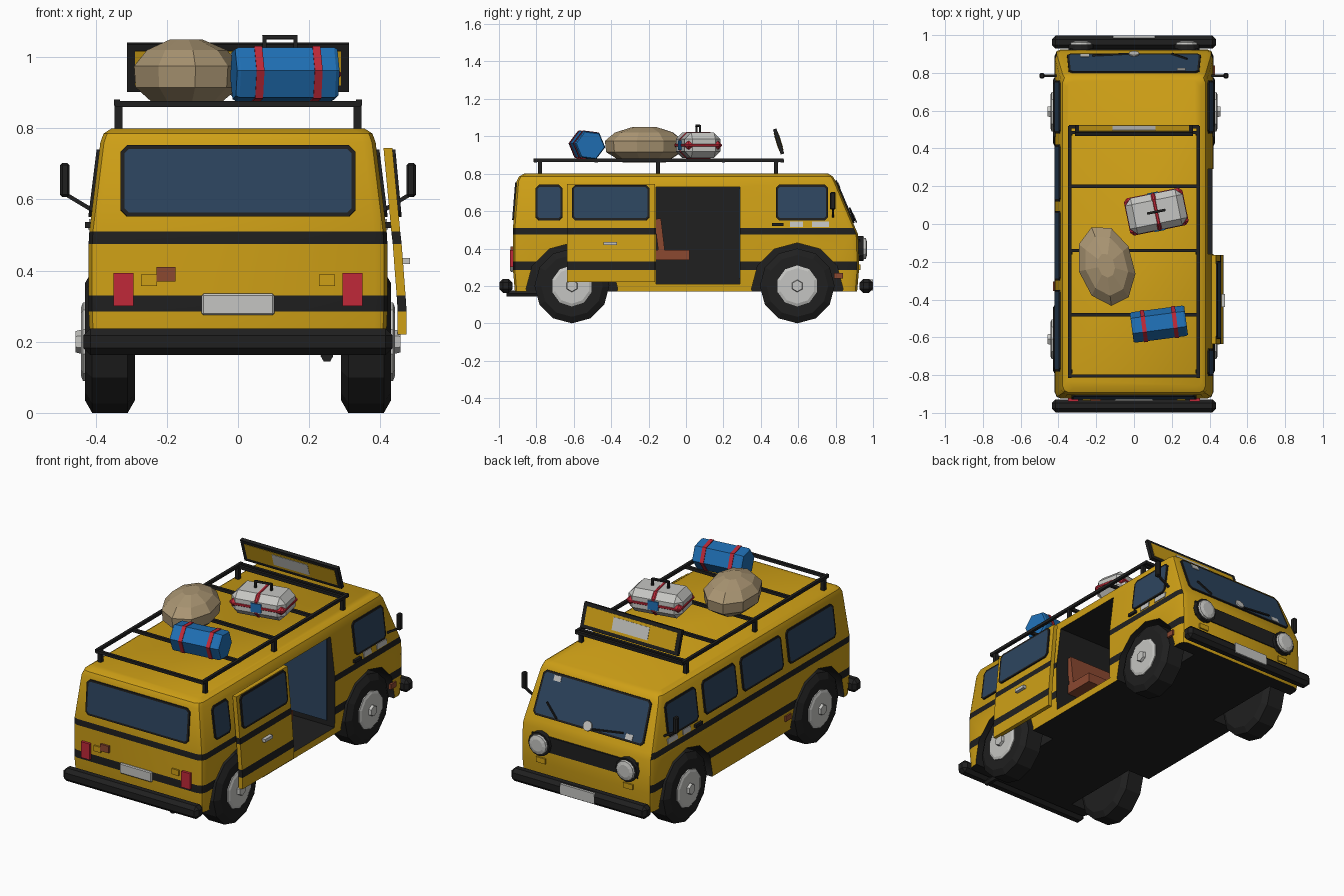
import bpy, bmesh, math
from mathutils import Vector

cube = bpy.data.objects.get("Cube")
if cube:
    bpy.data.objects.remove(cube)


def material(name, *rgb):
    m = bpy.data.materials.new(name)
    m.use_nodes = True
    m.diffuse_color = (*rgb, 1)
    m.node_tree.nodes["Principled BSDF"].inputs["Base Color"].default_value = (*rgb, 1)
    return m


YELLOW = material("yellow paint", .62, .35, .008)
BLACK = material("black trim", .014, .014, .014)
GLASS = material("blue glass", .026, .06, .115)
GREY = material("light grey", .56, .56, .54)
RED = material("red", .53, .022, .04)
BLUE = material("blue cloth", .014, .16, .46)
BEIGE = material("beige canvas", .4, .3, .17)
BROWN = material("brown", .26, .065, .03)


def finish(name, bm, *mats):
    bmesh.ops.recalc_face_normals(bm, faces=bm.faces)
    me = bpy.data.meshes.new(name)
    bm.to_mesh(me)
    bm.free()
    for m in mats:
        me.materials.append(m)
    o = bpy.data.objects.new(name, me)
    bpy.context.collection.objects.link(o)
    return o


def loft(rings):
    bm = bmesh.new()
    rows = [[bm.verts.new(p) for p in r] for r in rings]
    for a, b in zip(rows, rows[1:]):
        for i in range(len(a)):
            j = (i + 1) % len(a)
            bm.faces.new((a[i], a[j], b[j], b[i]))
    bm.faces.new(rows[0])
    bm.faces.new(rows[-1])
    bmesh.ops.recalc_face_normals(bm, faces=bm.faces)
    return bm


def box(name, loc, size, mat, bevel=0, rot=(0, 0, 0)):
    bm = bmesh.new()
    bmesh.ops.create_cube(bm, size=1)
    bmesh.ops.scale(bm, vec=size, verts=bm.verts)
    if bevel:
        bmesh.ops.bevel(bm, geom=bm.edges[:], offset=bevel, segments=1, affect='EDGES')
    o = finish(name, bm, mat)
    o.location, o.rotation_euler = loc, rot
    return o


def prism(name, prof, n, mat, loc, axis, phase=0, scale=(1, 1, 1)):
    """Turned shape: prof lists (distance along axis, radius)."""
    angles = [math.tau * i / n + phase for i in range(n)]
    o = finish(name, loft([[(r * math.cos(a), r * math.sin(a), t) for a in angles]
                           for t, r in prof]), mat)
    o.rotation_euler = Vector((0, 0, 1)).rotation_difference(Vector(axis)).to_euler()
    o.location, o.scale = loc, scale
    return o


def bar(name, a, b, r, mat=BLACK):
    d = Vector(b) - Vector(a)
    return prism(name, [(0, r), (d.length, r)], 4, mat, a, d.normalized(), math.pi / 4)


def panel(name, pts, outer, inner, inset=.012, thick=.008, corner=.018):
    """Framed plate facing away from the middle of the van."""
    bm = bmesh.new()
    bm.faces.new([bm.verts.new(p) for p in pts])
    if corner:
        bmesh.ops.bevel(bm, geom=bm.verts[:], offset=corner, segments=1, affect='VERTICES')
    bm.normal_update()
    bm.faces.ensure_lookup_table()
    face = bm.faces[0]
    c, n = face.calc_center_median(), face.normal.copy()
    if n.x * c.x + n.y * c.y < 0:
        n.negate()
    geom = bmesh.ops.extrude_face_region(bm, geom=[face])["geom"]
    bmesh.ops.translate(bm, vec=n * thick, verts=[g for g in geom if isinstance(g, bmesh.types.BMVert)])
    top = [g for g in geom if isinstance(g, bmesh.types.BMFace)][0]
    if inset:
        bmesh.ops.inset_individual(bm, faces=[top], thickness=inset)
    top.material_index = 1
    return finish(name, bm, outer, inner)


# Shell levels: height, half width, tail reach, nose reach
LEVELS = [(.17, .415, .915, .915), (.285, .42, .925, .925), (.33, .42, .925, .925),
          (.475, .42, .925, .92), (.51, .418, .925, .905), (.76, .387, .905, .80),
          (.785, .378, .893, .785), (.80, .355, .865, .76)]
DOOR = [(.22, .474), (.285, .474), (.33, .471), (.475, .46), (.51, .456), (.745, .434)]


def at(levels, z, k):
    for a, b in zip(levels, levels[1:]):
        if a[0] <= z <= b[0]:
            return a[k] + (b[k] - a[k]) * (z - a[0]) / (b[0] - a[0])


def shell_ring(z, w, tail, nose, c=.035):
    ring = []
    for sx, y, sy, start in ((1, nose, 1, 0), (-1, nose, 1, 90), (-1, -tail, -1, 180), (1, -tail, -1, 270)):
        for k in range(3):
            a = math.radians(start + 45 * k)
            ring.append((sx * (w - c) + c * math.cos(a), y - sy * c + c * math.sin(a), z))
    return ring


def paint_stripes(bm):
    for f in bm.faces:
        z = f.calc_center_median().z
        band = .285 < z < .33 or .475 < z < .51
        if (band and f.normal.y < .5) or (z < .18 and f.normal.z < -.9):
            f.material_index = 1


# Body shell with cabin opening and wheel arches cut out
bm = loft([shell_ring(*l) for l in LEVELS])
paint_stripes(bm)
body = finish("body_shell", bm, YELLOW, BLACK)
AXLES = (-.61, .595)
cutters = [box("cabin_cutter", (.12, .065, .47), (.98, .45, .52), YELLOW)]
for y in AXLES:
    for sx in (-1, 1):
        cutters.append(prism("arch_cutter", [(.27, .245), (.6, .245)], 12, YELLOW, (0, y, .185), (sx, 0, 0)))
bpy.context.view_layer.objects.active = body
for c in cutters:
    c.hide_render = True
    c.data.materials.append(BLACK)
    for p in c.data.polygons:
        p.material_index = 1
    mod = body.modifiers.new("cut", 'BOOLEAN')
    mod.object, mod.operation, mod.solver = c, 'DIFFERENCE', 'EXACT'
    bpy.ops.object.modifier_apply(modifier=mod.name)
    bpy.data.objects.remove(c)
body.select_set(True)
bpy.ops.object.shade_smooth_by_angle(angle=math.radians(32))

# Cabin partition glass and bench seat
box("cabin_partition", (.0, .286, .48), (.74, .006, .48), GLASS)
box("seat_cushion", (.03, -.07, .365), (.62, .18, .055), BROWN)
box("seat_back", (.03, -.14, .465), (.62, .035, .19), BROWN, rot=(.12, 0, 0))

# Open sliding door
bm = loft([[(x, -.635, z), (x, -.165, z), (x - .025, -.165, z), (x - .025, -.635, z)] for z, x in DOOR])
paint_stripes(bm)
finish("sliding_door", bm, YELLOW, BLACK)
lo, hi = .55, .74
panel("sliding_door_window", [(at(DOOR, z, 1), y, z) for y, z in
      ((-.61, lo), (-.195, lo), (-.195, hi), (-.61, hi))], BLACK, GLASS)
box("sliding_door_handle", (.472, -.405, .427), (.022, .07, .018), GREY)


# Windows
def side_window(sx, y0, y1):
    panel("side_window", [(sx * at(LEVELS, z, 1), y, z) for y, z in
          ((y0, lo), (y1, lo), (y1, hi), (y0, hi))], BLACK, GLASS)


for span in ((.48, .76), (-.805, -.66)):
    side_window(1, *span)
for span in ((.48, .76), (.12, .42), (-.3, .07), (-.78, -.35)):
    side_window(-1, *span)
panel("windshield", [(x, at(LEVELS, z, 3), z) for x, z in
      ((-.355, .535), (.355, .535), (.345, .762), (-.345, .762))], BLACK, GLASS)
panel("tail_window", [(x, -at(LEVELS, z, 2), z) for x, z in
      ((-.33, .552), (.33, .552), (.33, .752), (-.33, .752))], BLACK, GLASS)


# Windshield details
def on_screen(x, z, lift=.012):
    return (x, at(LEVELS, z, 3) + lift, z + lift / 2)


prism("windshield_disc", [(0, .028), (.008, .028)], 10, GREY, on_screen(0, .555), (0, .92, .39))
for x, z in ((.25, .735), (-.26, .56)):
    box("windshield_sticker", on_screen(x, z, .008), (.045, .004, .03), GREY, rot=(.4, 0, 0))
for x in (-.03, .2):
    bar("wiper", on_screen(x, .545), on_screen(x + .08 if x > 0 else x - .19, .61 if x > 0 else .57), .006)

# Wheels, mirrors and side details
for sx in (-1, 1):
    for y in AXLES:
        c, out = (0, y, .2), (sx, 0, 0)
        prism("tyre", [(.29, .165), (.31, .2), (.41, .2), (.43, .165)], 12, BLACK, c, out)
        prism("hub", [(.40, .11), (.436, .11), (.442, .095)], 10, GREY, c, out)
        prism("hub_cap", [(.43, .036), (.457, .03)], 6, GREY, c, out)
    bar("mirror_arm", (sx * .41, .785, .57), (sx * .485, .785, .615), .008)
    box("mirror", (sx * .487, .785, .655), (.026, .03, .095), BLACK, .006)
    box("front_door_handle", (sx * .42, .49, .528), (.02, .06, .016), BLACK)
    box("side_marker", (sx * .421, .815 if sx > 0 else -.33, .255), (.014, .05, .03), BROWN)
    for y, w in ((.59, .07), (.72, .09)):
        box("door_trim", (sx * .416, y, .53), (.008, w, .03), GREY, rot=(0, -sx * .12, 0))

    # Nose and tail lamps
    prism("headlight_rim", [(.91, .068), (.95, .068)], 12, BLACK, (sx * .28, 0, .4), (0, 1, 0))
    prism("headlight", [(.94, .06), (.962, .055), (.968, .035)], 12, GREY, (sx * .28, 0, .4), (0, 1, 0))
    box("nose_indicator", (sx * .28, .927, .3), (.06, .014, .03), YELLOW)
    box("tail_lamp", (sx * .322, -.928, .347), (.056, .024, .092), RED)
    box("tail_indicator", (sx * .25, -.927, .373), (.045, .014, .032), YELLOW)

# Nose and tail details
box("grille", (0, .924, .402), (.68, .012, .09), BLACK)
box("tail_badge_plate", (-.202, -.93, .39), (.054, .014, .04), BROWN)
box("tail_number_plate", (0, -.932, .305), (.205, .016, .06), GREY, .005)
box("nose_number_plate", (0, .992, .205), (.22, .014, .06), GREY)
for sy in (-1, 1):
    box("bumper", (0, sy * .963, .2), (.87, .07, .075), BLACK, .02)
prism("exhaust_pipe", [(.6, .018), (.96, .018)], 6, BLACK, (.25, 0, .16), (0, -1, 0))

# Roof rack
for sx in (-1, 1):
    bar("rack_rail", (sx * .34, -.815, .872), (sx * .34, .52, .872), .012)
    for y in (-.78, -.15, .48):
        bar("rack_post", (sx * .336, y, .78), (sx * .336, y, .87), .015)
for y in (-.805, -.48, -.14, .2, .485, .515):
    bar("rack_crossbar", (-.345, y, .868), (.345, y, .868), .012)

# Tilted sign board
for name, size, mat in (("sign_frame", (.625, .02, .14), BLACK), ("sign_panel", (.58, .024, .1), YELLOW),
                        ("sign_plate", (.23, .028, .07), GREY)):
    box(name, (0, .495, .972), size, mat, rot=(.3, 0, 0))

# Blue duffel with straps
axis = Vector((math.cos(.13), math.sin(.13), 0))
mid = Vector((.132, -.53, .952))
prism("duffel_bag", [(-.145, .076), (-.135, .082), (.135, .082), (.145, .076)], 6, BLUE, mid, axis, math.pi / 6)
for t in (-.08, .085):
    prism("duffel_strap", [(t - .011, .086), (t + .011, .086)], 6, RED, mid, axis, math.pi / 6)

# Suitcase with bands and handle
turn = (0, 0, .2)
mid = Vector((.118, .065, .952))
box("suitcase", mid, (.31, .195, .135), GREY, .035, turn)
box("suitcase_upright_band", mid, (.08, .201, .141), RED, .035, turn)
box("suitcase_level_band", mid, (.316, .201, .045), RED, .036 / 2, turn)
box("suitcase_tag", mid, (.06, .208, .05), BLUE, 0, turn)
side = Vector((math.cos(.2), math.sin(.2), 0)) * .045
up = Vector((0, 0, 1))
for s in (-1, 1):
    bar("suitcase_handle_post", mid + side * s + up * .065, mid + side * s + up * .108, .008)
bar("suitcase_handle", mid - side * 1.1 + up * .104, mid + side * 1.1 + up * .104, .008)

# Canvas sack
sack = prism("canvas_sack", [(-.09, .55), (-.035, .97), (.025, 1), (.07, .75), (.1, .3)], 9, BEIGE,
             (-.147, -.22, .95), (0, 0, 1), .3, (.148, .218, 1))
sack.rotation_euler.z = .28
